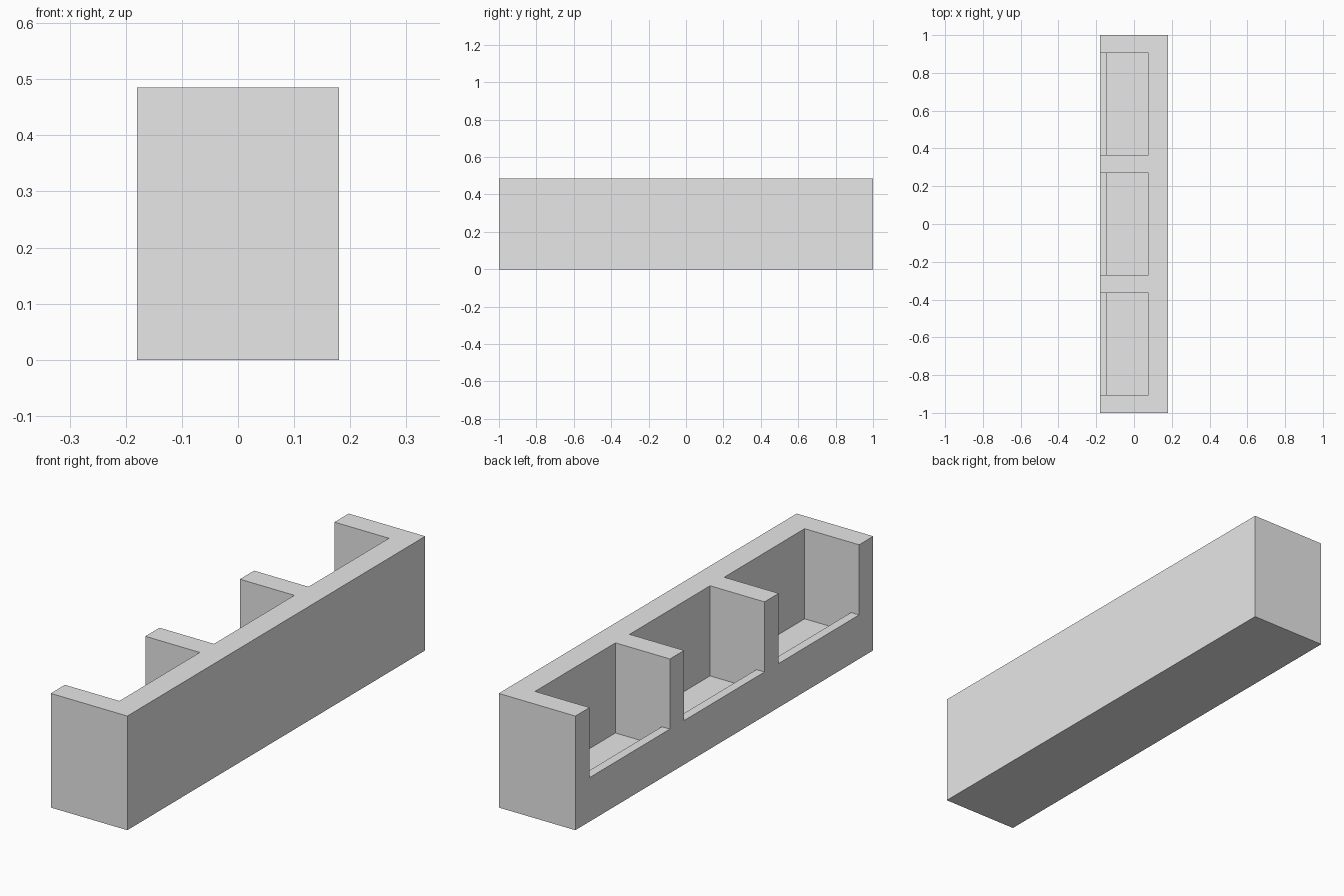
import bpy
import bmesh

if "Cube" in bpy.data.objects:
    bpy.data.objects.remove(bpy.data.objects["Cube"], do_unlink=True)

HALF_WIDTH, HALF_LENGTH, HEIGHT = 0.18, 1.0, 0.485
BAY_LENGTH, BAY_SPACING = 0.54, 0.635
FLOOR_Z, SILL_Z = 0.102, 0.187
SILL_X, BACK_X = -0.142, 0.076
MARGIN = 0.1

grey = bpy.data.materials.new("light grey")
grey.use_nodes = True
grey.diffuse_color = (0.8, 0.8, 0.8, 1)
grey.node_tree.nodes["Principled BSDF"].inputs["Base Color"].default_value = (0.8, 0.8, 0.8, 1)


def add_prism(bm, profile, y_start, y_end):
    """Extrude an x-z profile along y."""
    face = bm.faces.new([bm.verts.new((x, y_start, z)) for x, z in profile])
    result = bmesh.ops.extrude_face_region(bm, geom=[face])
    verts = [v for v in result["geom"] if isinstance(v, bmesh.types.BMVert)]
    bmesh.ops.translate(bm, verts=verts, vec=(0, y_end - y_start, 0))


def finish(bm, name):
    bmesh.ops.recalc_face_normals(bm, faces=bm.faces)
    mesh = bpy.data.meshes.new(name)
    bm.to_mesh(mesh)
    bm.free()
    mesh.materials.append(grey)
    obj = bpy.data.objects.new(name, mesh)
    bpy.context.collection.objects.link(obj)
    return obj


# Solid block
bm = bmesh.new()
add_prism(bm, [(-HALF_WIDTH, 0), (HALF_WIDTH, 0), (HALF_WIDTH, HEIGHT), (-HALF_WIDTH, HEIGHT)],
          -HALF_LENGTH, HALF_LENGTH)
tray = finish(bm, "three_bay_tray")

# Three bays: sunken floor behind a low sill, open above and on one side
bm = bmesh.new()
top, outside = HEIGHT + MARGIN, -HALF_WIDTH - MARGIN
bay_profile = [(outside, SILL_Z), (SILL_X, SILL_Z), (SILL_X, FLOOR_Z),
               (BACK_X, FLOOR_Z), (BACK_X, top), (outside, top)]
for i in (-1, 0, 1):
    centre = i * BAY_SPACING
    add_prism(bm, bay_profile, centre - BAY_LENGTH / 2, centre + BAY_LENGTH / 2)
cutter = finish(bm, "bay_cutter")
cutter.hide_render = True

# Carve the bays and discard the cutter
carve = tray.modifiers.new("carve_bays", "BOOLEAN")
carve.operation = "DIFFERENCE"
carve.solver = "EXACT"
carve.object = cutter
bpy.context.view_layer.objects.active = tray
bpy.ops.object.modifier_apply(modifier=carve.name)
bpy.data.objects.remove(cutter, do_unlink=True)
